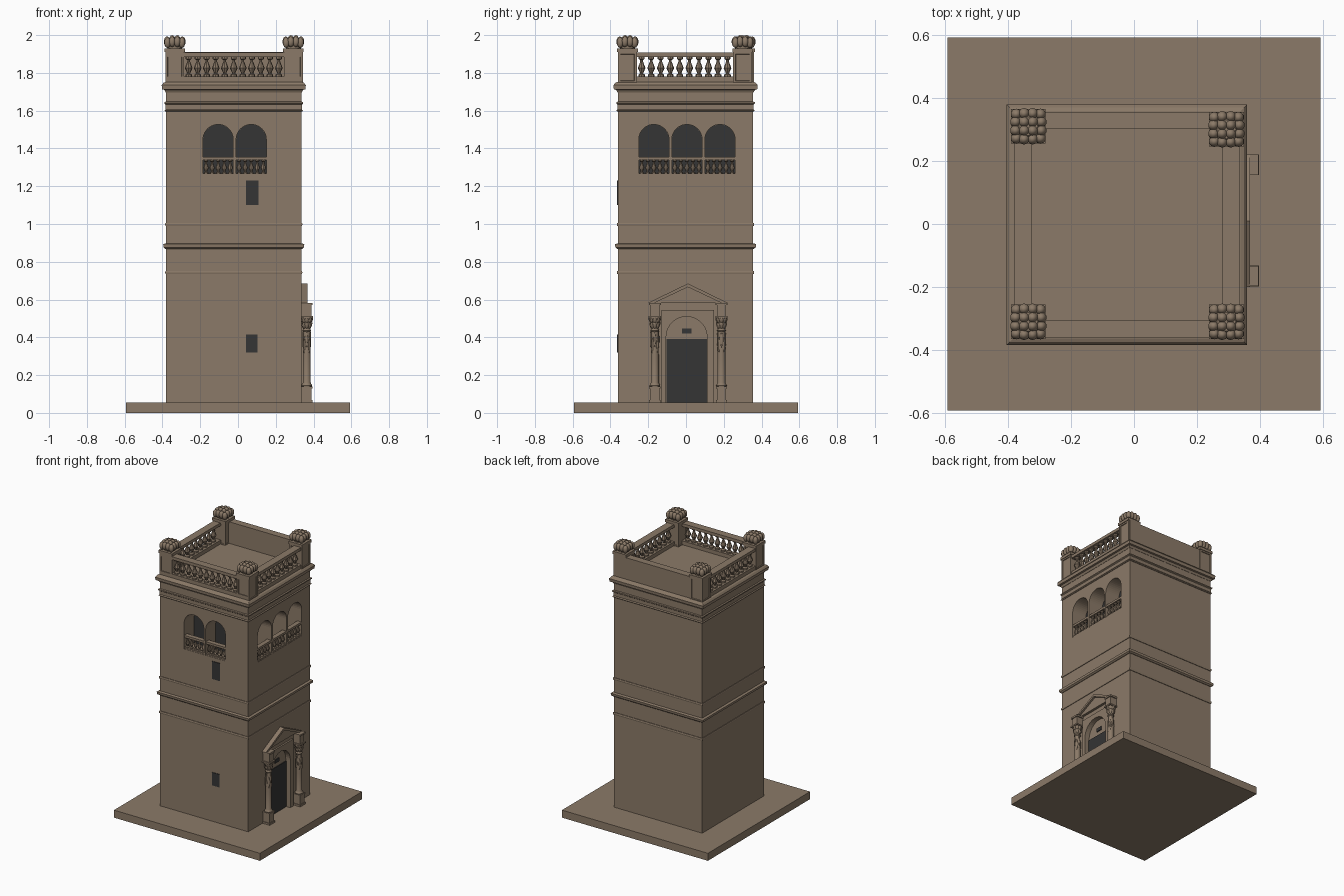
import bpy, bmesh, math
from mathutils import Matrix, Vector

if "Cube" in bpy.data.objects:
    bpy.data.objects.remove(bpy.data.objects["Cube"])


def material(name, rgb):
    m = bpy.data.materials.new(name)
    m.diffuse_color = (*rgb, 1)
    m.use_nodes = True
    m.node_tree.nodes["Principled BSDF"].inputs["Base Color"].default_value = m.diffuse_color
    return m


STONE = material("warm stone", (0.26, 0.195, 0.138))
DARK = material("dark opening", (0.035, 0.035, 0.035))
X0, X1, Y0, Y1 = -0.38, 0.335, -0.36, 0.355      # tower walls


# ---------- helpers ----------
def finish(name, bm, mat=STONE, smooth=False):
    bmesh.ops.recalc_face_normals(bm, faces=bm.faces[:])
    me = bpy.data.meshes.new(name)
    bm.to_mesh(me)
    bm.free()
    me.materials.append(mat)
    ob = bpy.data.objects.new(name, me)
    bpy.context.collection.objects.link(ob)
    if smooth:
        bpy.ops.object.select_all(action='DESELECT')
        ob.select_set(True)
        bpy.context.view_layer.objects.active = ob
        bpy.ops.object.shade_smooth_by_angle(angle=math.radians(40))
    return ob


def add_box(bm, x0, x1, y0, y1, z0, z1):
    mat = Matrix.Translation(((x0 + x1) / 2, (y0 + y1) / 2, (z0 + z1) / 2)) \
        @ Matrix.Diagonal((x1 - x0, y1 - y0, z1 - z0, 1))
    return bmesh.ops.create_cube(bm, size=1, matrix=mat)["verts"]


def box(name, *dims, mat=STONE):
    bm = bmesh.new()
    add_box(bm, *dims)
    return finish(name, bm, mat)


def add_loft(bm, rings):
    """Stack closed rings of points into a capped solid."""
    loops = [[bm.verts.new(p) for p in r] for r in rings]
    n = len(loops[0])
    for a, b in zip(loops, loops[1:]):
        for i in range(n):
            bm.faces.new((a[i], a[(i + 1) % n], b[(i + 1) % n], b[i]))
    bm.faces.new(loops[0][::-1])
    bm.faces.new(loops[-1])


def add_lathe(bm, x, y, profile, n=10):
    add_loft(bm, [[(x + r * math.cos(2 * math.pi * i / n),
                    y + r * math.sin(2 * math.pi * i / n), z) for i in range(n)]
                  for r, z in profile])


def add_prism(bm, pts, axis, a, b):
    """Extrude a (horizontal, z) outline along x or y from a to b."""
    put = (lambda d, u, z: (d, u, z)) if axis == 'x' else (lambda d, u, z: (u, d, z))
    add_loft(bm, [[put(d, u, z) for u, z in pts] for d in (a, b)])


def add_blob(bm, loc, scale, rot=0, tilt=0):
    bmesh.ops.create_uvsphere(
        bm, u_segments=10, v_segments=7, radius=1,
        matrix=Matrix.Translation(loc) @ Matrix.Rotation(rot, 4, 'Z')
        @ Matrix.Rotation(tilt, 4, 'Y') @ Matrix.Diagonal((*scale, 1)))


def band(name, profile):
    """Square moulding round the tower from (outset, z) points."""
    bm = bmesh.new()
    add_loft(bm, [[(X0 - o, Y0 - o, z), (X1 + o, Y0 - o, z),
                   (X1 + o, Y1 + o, z), (X0 - o, Y1 + o, z)] for o, z in profile])
    return finish(name, bm)


def arch(c, half, z0, spring, n=20):
    return [(c - half, z0), (c + half, z0)] + \
           [(c + half * math.cos(math.pi * i / n), spring + half * math.sin(math.pi * i / n))
            for i in range(n + 1)]


def cut(ob, cutter):
    m = ob.modifiers.new("openings", 'BOOLEAN')
    m.operation, m.solver, m.object = 'DIFFERENCE', 'EXACT', cutter
    bpy.context.view_layer.objects.active = ob
    bpy.ops.object.modifier_apply(modifier=m.name)


# ---------- base, tower and openings ----------
box("base_slab", -0.592, 0.592, -0.592, 0.592, 0, 0.055)
tower = box("tower_walls", X0, X1, Y0, Y1, 0.05, 1.75)
surround = box("door_surround", 0.33, 0.347, -0.13, 0.148, 0.055, 0.546)

FRONT, SIDE = (-0.105, 0.07), (-0.17, 0.005, 0.18)   # window centres
DEPTH = 0.12
bm = bmesh.new()
for c in FRONT:
    add_prism(bm, arch(c, 0.08, 1.257, 1.447), 'y', Y0 - 0.05, Y0 + DEPTH)
for c in SIDE:
    add_prism(bm, arch(c, 0.08, 1.257, 1.447), 'x', X1 - DEPTH, X1 + 0.05)
add_prism(bm, arch(0.003, 0.108, 0.055, 0.402), 'x', X1 - 0.025, X1 + 0.05)
cutter = finish("opening_cutter", bm)
cutter.hide_render = True
cut(tower, cutter)
cut(surround, cutter)
bpy.data.objects.remove(cutter)

# dark backs inside the arched windows
bm = bmesh.new()
for c in FRONT:
    add_prism(bm, arch(c, 0.0798, 1.2572, 1.447), 'y', Y0 + DEPTH - 0.004, Y0 + DEPTH + 0.001)
for c in SIDE:
    add_prism(bm, arch(c, 0.0798, 1.2572, 1.447), 'x', X1 - DEPTH - 0.001, X1 - DEPTH + 0.004)
finish("window_backs", bm, DARK)

# small dark windows, door leaf and door vent
bm = bmesh.new()
add_box(bm, 0.042, 0.108, Y0 - 0.004, Y0 + 0.002, 1.10, 1.23)
add_box(bm, 0.042, 0.104, Y0 - 0.004, Y0 + 0.002, 0.32, 0.415)
finish("slit_windows", bm, DARK)
bm = bmesh.new()
add_box(bm, X1 - 0.026, X1 - 0.019, -0.1045, 0.1105, 0.056, 0.39)
add_box(bm, X1 - 0.026, X1 - 0.019, -0.02, 0.028, 0.42, 0.446)
finish("door_leaf", bm, DARK)

# ---------- mouldings ----------
band("lower_string", [(0.004, 0.735), (0.006, 0.743), (0.004, 0.752)])
band("middle_string", [(0.004, 0.868), (0.014, 0.876), (0.016, 0.893), (0.002, 0.898)])
band("upper_string", [(0.004, 0.99), (0.006, 0.998), (0.004, 1.006)])
band("frieze", [(0.003, 1.595), (0.009, 1.60), (0.003, 1.607),
                (0.003, 1.632), (0.009, 1.637), (0.009, 1.645), (0.001, 1.648)])
band("cornice", [(0.002, 1.695), (0.01, 1.71), (0.022, 1.713), (0.024, 1.735),
                 (0.014, 1.748), (0.003, 1.752)])

# ---------- balustrades ----------
VASE = [(0.4, 0), (0.4, 0.1), (0.18, 0.16), (0.3, 0.28), (0.46, 0.42), (0.32, 0.58),
        (0.17, 0.74), (0.17, 0.82), (0.36, 0.88), (0.36, 1)]


def add_balusters(bm, axis, fixed, a, b, z0, z1, n, width):
    for i in range(n):
        u = a + (b - a) * (i + 0.5) / n
        x, y = (u, fixed) if axis == 'x' else (fixed, u)
        add_lathe(bm, x, y, [(r * width, z0 + t * (z1 - z0)) for r, t in VASE], 8)


bm = bmesh.new()
add_balusters(bm, 'x', Y0 + 0.027, -0.285, 0.24, 1.78, 1.887, 11, 0.044)
add_balusters(bm, 'y', X1 - 0.027, -0.26, 0.245, 1.78, 1.887, 10, 0.044)
add_balusters(bm, 'y', X0 + 0.027, -0.26, 0.245, 1.78, 1.887, 10, 0.044)
for c in FRONT:
    add_balusters(bm, 'x', Y0 + 0.02, c - 0.08, c + 0.08, 1.265, 1.342, 5, 0.03)
for c in SIDE:
    add_balusters(bm, 'y', X1 - 0.02, c - 0.08, c + 0.08, 1.265, 1.342, 5, 0.03)
finish("balusters", bm, smooth=True)

# window rails and parapet rails
bm = bmesh.new()
for z0, z1 in ((1.255, 1.267), (1.34, 1.356)):
    for c in FRONT:
        add_box(bm, c - 0.08, c + 0.08, Y0 + 0.002, Y0 + 0.036, z0, z1)
    for c in SIDE:
        add_box(bm, X1 - 0.036, X1 - 0.002, c - 0.08, c + 0.08, z0, z1)
finish("window_rails", bm)
bm = bmesh.new()
for z0, z1 in ((1.745, 1.78), (1.885, 1.907)):
    add_box(bm, X0, X1, Y0, Y0 + 0.055, z0, z1)
    add_box(bm, X0, X0 + 0.055, Y0 + 0.055, Y1 - 0.055, z0, z1)
    add_box(bm, X1 - 0.055, X1, Y0 + 0.055, Y1 - 0.055, z0, z1)
finish("parapet_rails", bm)
box("back_parapet", X0, X1, Y1 - 0.052, Y1, 1.745, 1.91)

# ---------- corner posts with lobed finials ----------
for n, (cx, cy) in enumerate(((-0.335, -0.31), (0.293, -0.31), (-0.335, 0.31), (0.293, 0.3))):
    bm = bmesh.new()
    add_box(bm, cx - 0.05, cx + 0.05, cy - 0.05, cy + 0.05, 1.745, 1.912)
    bm.normal_update()
    sides = [f for f in bm.faces if abs(f.normal.z) < 0.5]
    bmesh.ops.inset_individual(bm, faces=sides, thickness=0.018)
    bmesh.ops.inset_individual(bm, faces=sides, thickness=0.002, depth=-0.005)
    add_box(bm, cx - 0.055, cx + 0.055, cy - 0.055, cy + 0.055, 1.91, 1.93)
    finish(f"corner_post_{n}", bm)
    bm = bmesh.new()
    add_lathe(bm, cx, cy, [(0.04, 1.925), (0.038, 1.94), (0.05, 1.96), (0.03, 1.985)], 12)
    for i in (-1.5, -0.5, 0.5, 1.5):
        for j in (-1.5, -0.5, 0.5, 1.5):
            rim = (abs(i) > 1) + (abs(j) > 1)
            s = 0.027 if rim < 2 else 0.0255
            add_blob(bm, (cx + i * s, cy + j * s, (1.972, 1.965, 1.96)[rim]),
                     (0.018, 0.018, 0.028))
    finish(f"finial_{n}", bm, smooth=True)

# ---------- doorway columns and pediment ----------
for name, cy in (("left", -0.165), ("right", 0.188)):
    cx = 0.364
    bm = bmesh.new()
    add_box(bm, cx - 0.032, cx + 0.03, cy - 0.03, cy + 0.03, 0.055, 0.068)
    add_box(bm, cx - 0.032, cx + 0.025, cy - 0.025, cy + 0.025, 0.068, 0.13)
    add_box(bm, cx - 0.032, cx + 0.03, cy - 0.03, cy + 0.03, 0.13, 0.14)
    add_box(bm, cx - 0.032, cx + 0.033, cy - 0.033, cy + 0.033, 0.503, 0.513)
    add_box(bm, cx - 0.032, cx + 0.024, cy - 0.025, cy + 0.025, 0.513, 0.57)
    add_box(bm, cx - 0.032, cx + 0.03, cy - 0.032, cy + 0.032, 0.57, 0.583)
    finish(f"{name}_column_blocks", bm)
    bm = bmesh.new()
    add_lathe(bm, cx, cy, [(0.027, 0.139), (0.029, 0.145), (0.024, 0.153), (0.021, 0.16),
                           (0.021, 0.29), (0.019, 0.43), (0.024, 0.436), (0.019, 0.443),
                           (0.022, 0.48), (0.031, 0.505)], 16)
    for k in range(8):      # capital leaves and hanging drops
        a = k * math.pi / 4
        d = Vector((math.cos(a), math.sin(a), 0))
        for r, z, h in ((0.022, 0.462, 0.018), (0.026, 0.49, 0.015)):
            add_blob(bm, Vector((cx, cy, z)) + d * r, (0.005, 0.009, h), a, 0.35)
        add_blob(bm, Vector((cx, cy, 0.39 - 0.03 * (k % 2))) + d * 0.02, (0.004, 0.006, 0.045), a)
    finish(f"{name}_column", bm, smooth=True)

bm = bmesh.new()
add_prism(bm, [(-0.195, 0.583), (0.215, 0.583), (0.01, 0.68)], 'x', 0.33, 0.353)
add_prism(bm, [(-0.2, 0.583), (0.01, 0.685), (0.22, 0.583),
               (0.185, 0.583), (0.01, 0.666), (-0.165, 0.583)], 'x', 0.33, 0.367)
finish("door_pediment", bm)
